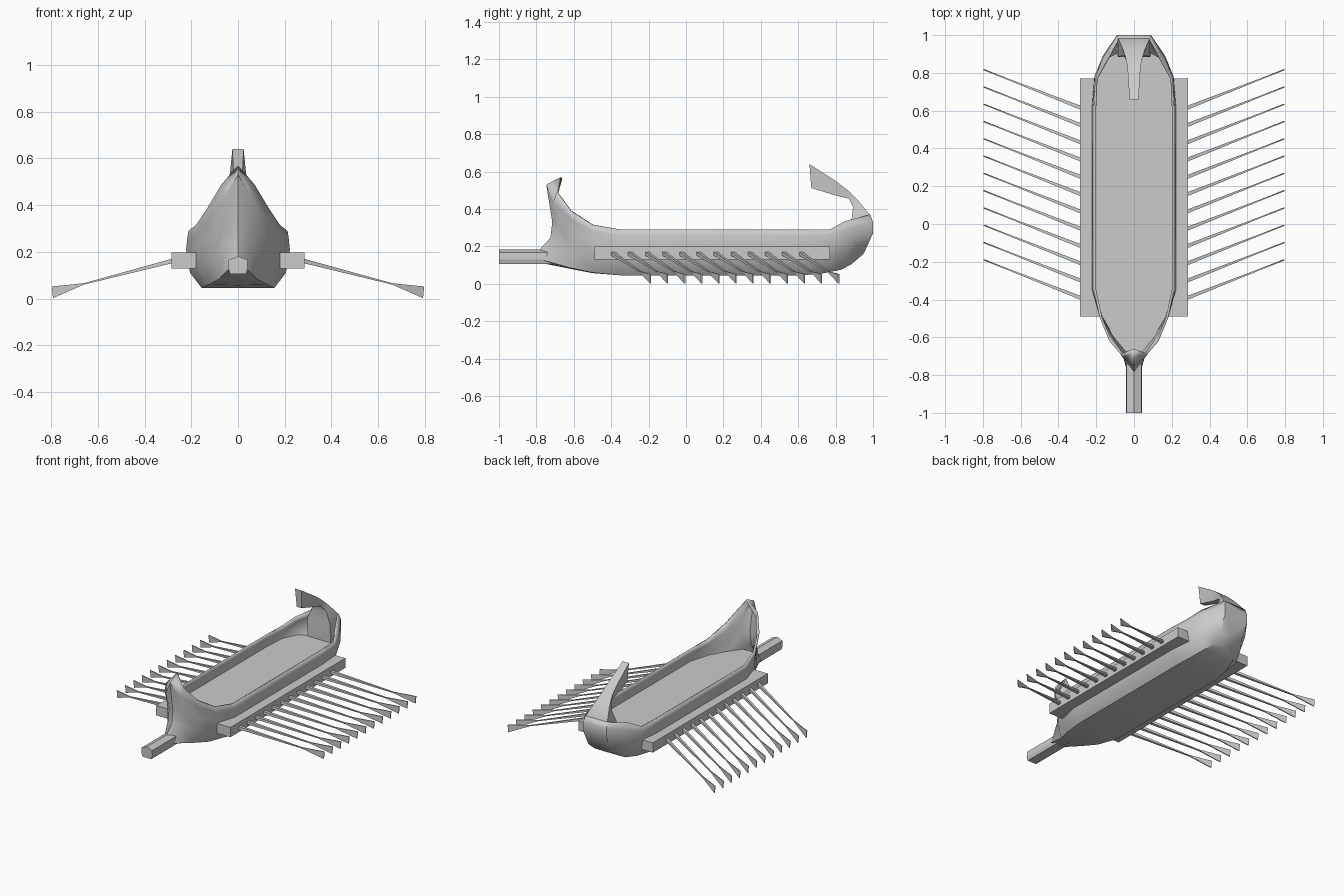
import bpy, bmesh, math

if "Cube" in bpy.data.objects:
    bpy.data.objects.remove(bpy.data.objects["Cube"])


def finish(name, bm, smooth=None, mirror=False):
    bmesh.ops.remove_doubles(bm, verts=bm.verts[:], dist=0.0005)
    bmesh.ops.recalc_face_normals(bm, faces=bm.faces[:])
    me = bpy.data.meshes.new(name)
    bm.to_mesh(me)
    bm.free()
    ob = bpy.data.objects.new(name, me)
    bpy.context.collection.objects.link(ob)
    if mirror:
        ob.modifiers.new("mirror", 'MIRROR').use_clip = True
    if smooth:
        bpy.ops.object.select_all(action='DESELECT')
        ob.select_set(True)
        bpy.context.view_layer.objects.active = ob
        bpy.ops.object.shade_smooth_by_angle(angle=math.radians(smooth))
    return ob


def loft(bm, rings, closed=True):
    # skin consecutive rings with quads; closed rings also get end caps
    vs = [[bm.verts.new(p) for p in r] for r in rings]
    n = len(rings[0])
    for a, b in zip(vs, vs[1:]):
        for i in range(n if closed else n - 1):
            k = (i + 1) % n
            bm.faces.new((a[i], a[k], b[k], b[i]))
    if closed:
        bm.faces.new(vs[0])
        bm.faces.new(vs[-1])


# hull half-sections from stem to transom, each from rim down to keel
mid = [(.212, .29), (.217, .26), (.222, .21), (.205, .11), (.155, .045), (0, .045)]
stern = [(.085, .985, .37), (.09, 1, .33), (.09, 1, .27), (.085, .95, .16),
         (.08, .885, .105), (0, .885, .105)]
stations = [
    [(0, -.67, .57), (0, -.747, .53), (0, -.715, .33), (0, -.725, .245), (0, -.79, .175), (0, -.77, .11)],
    [(.07, -.69, .49), (.058, -.71, .43), (.05, -.685, .32), (.055, -.69, .23), (.042, -.76, .125), (0, -.75, .106)],
    [(.13, -.62, .39), (.125, -.61, .34), (.12, -.60, .26), (.12, -.60, .17), (.08, -.62, .085), (0, -.62, .08)],
    [(.18, -.50, .315), (.18, -.50, .28), (.182, -.49, .22), (.178, -.49, .14), (.125, -.50, .06), (0, -.50, .057)],
    [(x, -.35, z) for x, z in mid],
    [(x, .62, z) for x, z in mid],
    [(.205, .77, .29), (.208, .77, .26), (.21, .78, .21), (.19, .77, .11), (.14, .73, .055), (0, .73, .055)],
    [(.16, .85, .335), (.165, .88, .30), (.165, .89, .24), (.145, .87, .15), (.115, .83, .075), (0, .83, .075)],
    stern,
    [(0, y, z) for x, y, z in stern],
]
bm = bmesh.new()
loft(bm, stations, closed=False)
loft(bm, [[(-x, y, z) for x, y, z in s] for s in stations], closed=False)
# skip sliver faces left where the stem and transom meet the keel
bmesh.ops.remove_doubles(bm, verts=bm.verts[:], dist=0.0005)
bmesh.ops.recalc_face_normals(bm, faces=bm.faces[:])
low = min(bm.faces, key=lambda f: f.calc_center_median().z)
if low.normal.z > 0:
    bmesh.ops.reverse_faces(bm, faces=bm.faces[:])
me = bpy.data.meshes.new("hull")
bm.to_mesh(me)
bm.free()
hull = bpy.data.objects.new("hull", me)
bpy.context.collection.objects.link(hull)
bpy.context.view_layer.objects.active = hull
hull.select_set(True)
sol = hull.modifiers.new("thickness", 'SOLIDIFY')
sol.thickness = 0.012
sol.offset = -1
bpy.ops.object.shade_smooth_by_angle(angle=math.radians(35))

# deck
bm = bmesh.new()
edge = [(s[2][0] * .97, s[2][1]) for s in stations[1:7]] + [(.155, .87), (.08, .91)]
edge = [(0, -.69)] + edge
outline = edge + [(-x, y) for x, y in reversed(edge[1:])]
bm.faces.new([bm.verts.new((x, y, .205)) for x, y in outline])
finish("deck", bm)

# curled sternpost: outer y, z, inner y, z, outer half-width, inner half-width
post = [(.998, .27, .89, .20, .088, .09), (.988, .362, .885, .34, .086, .085),
        (.925, .44, .893, .41, .058, .055), (.865, .50, .87, .455, .04, .03),
        (.80, .55, .80, .472, .033, .024), (.66, .64, .67, .512, .024, .018)]
bm = bmesh.new()
loft(bm, [[(-a, yo, zo), (a, yo, zo), (b, yi, zi), (-b, yi, zi)]
          for yo, zo, yi, zi, a, b in post])
finish("sternpost", bm, smooth=35)

# ram
bm = bmesh.new()
prof = [(0, .182), (.04, .166), (.042, .13), (.034, .105),
        (-.034, .105), (-.042, .13), (-.04, .166)]
loft(bm, [[(x, y, z) for x, z in prof] for y in (-1, -.70)])
finish("ram", bm)

# outriggers
bm = bmesh.new()
loft(bm, [[(.18, y, .13), (.285, y, .13), (.285, y, .198), (.18, y, .198)]
          for y in (-.49, .77)])
finish("outriggers", bm, mirror=True)

# oars: x, y offset, z, half-thickness, half-height
shape = [(.26, -.01, .167, .011, .010), (.66, .147, .063, .004, .003),
         (.797, .200, .027, .003, .025)]
bm = bmesh.new()
for i in range(12):
    y0 = -.39 + i * .0915
    loft(bm, [[(x - (.005 if h > .02 else 0), y0 + dy - t, z - h),
               (x - (.005 if h > .02 else 0), y0 + dy + t, z - h),
               (x, y0 + dy + t, z + h), (x, y0 + dy - t, z + h)]
              for x, dy, z, t, h in shape])
finish("oars", bm, mirror=True)
